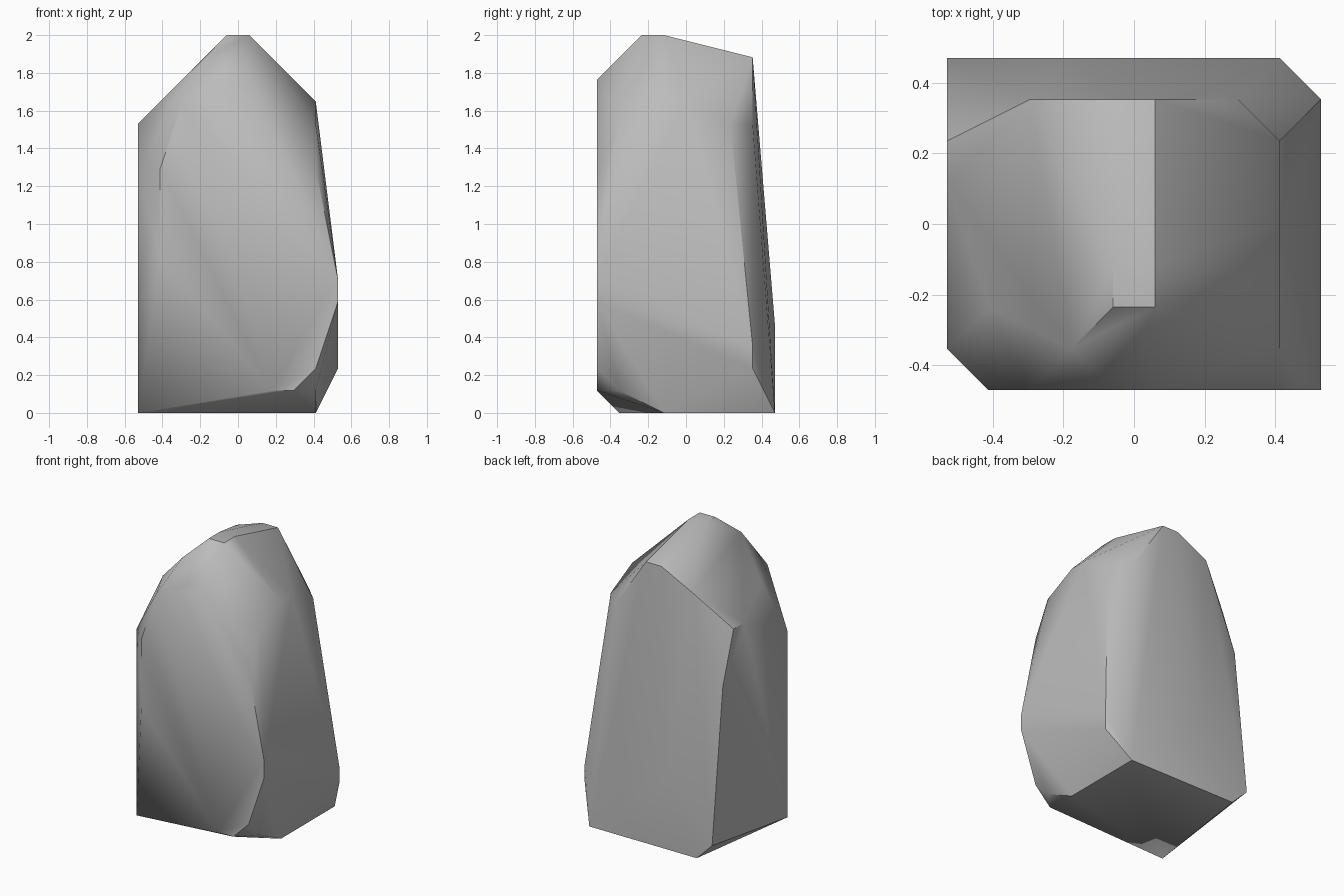
import bpy
import bmesh
import math
from mathutils import Vector

cube = bpy.data.objects.get("Cube")
if cube:
    bpy.data.objects.remove(cube, do_unlink=True)

# The boulder is chiselled on a coarse lattice: width 9, depth 8, height 17 steps
STEP = 2 / 17
CENTRE = Vector((4.5, 4, 0))


def facet(axis, level, outline):
    """Place a flat outline on the lattice plane where the axis equals level."""
    corners = []
    for pair in outline:
        corner = list(pair)
        corner.insert("xyz".index(axis), level)
        corners.append(Vector(corner))
    return corners


corners = []
# Broad front facet
corners += facet("y", 0, [(1, 7), (6, 1), (7, 1), (8, 2), (9, 5), (9, 6),
                          (8, 11), (5, 15), (4, 15), (2, 14), (1, 11)])
# Underside
corners += facet("z", 0, [(0, 1), (1, 8), (8, 8), (8, 3)])
# Right shoulder, bulge and lower chip
corners += facet("x", 8, [(1, 1), (1, 13), (3, 14), (4, 14), (6, 13)])
corners += facet("x", 9, [(7, 2), (7, 3)])
# Left facet
corners += facet("x", 0, [(1, 11), (5, 13), (6, 13), (7, 10), (8, 1)])
# Upper back edge and lower back bulge
corners += facet("y", 7, [(2, 15), (4, 16), (5, 16), (7, 13)])
corners += facet("y", 8, [(3, 4)])
# Crown and its sloping left shoulder
corners += facet("z", 17, [(4, 2), (5, 2), (5, 3), (4, 3)])
corners += facet("z", 16, [(3, 1), (3, 6)])
corners += facet("z", 14, [(1, 2)])

# Wrap the facets in one convex skin
bm = bmesh.new()
for corner in corners:
    bm.verts.new((corner - CENTRE) * STEP)
hull = bmesh.ops.convex_hull(bm, input=bm.verts[:])
loose = set(hull["geom_interior"]) | set(hull["geom_unused"])
bmesh.ops.delete(bm, geom=[g for g in loose if isinstance(g, bmesh.types.BMVert)],
                 context="VERTS")
bmesh.ops.dissolve_limit(bm, angle_limit=math.radians(0.5),
                         verts=bm.verts[:], edges=bm.edges[:])
bmesh.ops.recalc_face_normals(bm, faces=bm.faces[:])
mesh = bpy.data.meshes.new("boulder")
bm.to_mesh(mesh)
bm.free()

# Plain stone colour
stone = bpy.data.materials.new("stone grey")
stone.use_nodes = True
colour = (0.5, 0.5, 0.5, 1)
stone.diffuse_color = colour
stone.node_tree.nodes["Principled BSDF"].inputs["Base Color"].default_value = colour
mesh.materials.append(stone)

# Soft shading across shallow angles, crisp along the chiselled edges
boulder = bpy.data.objects.new("boulder", mesh)
bpy.context.collection.objects.link(boulder)
bpy.context.view_layer.objects.active = boulder
boulder.select_set(True)
bpy.ops.object.shade_smooth_by_angle(angle=math.radians(40))
